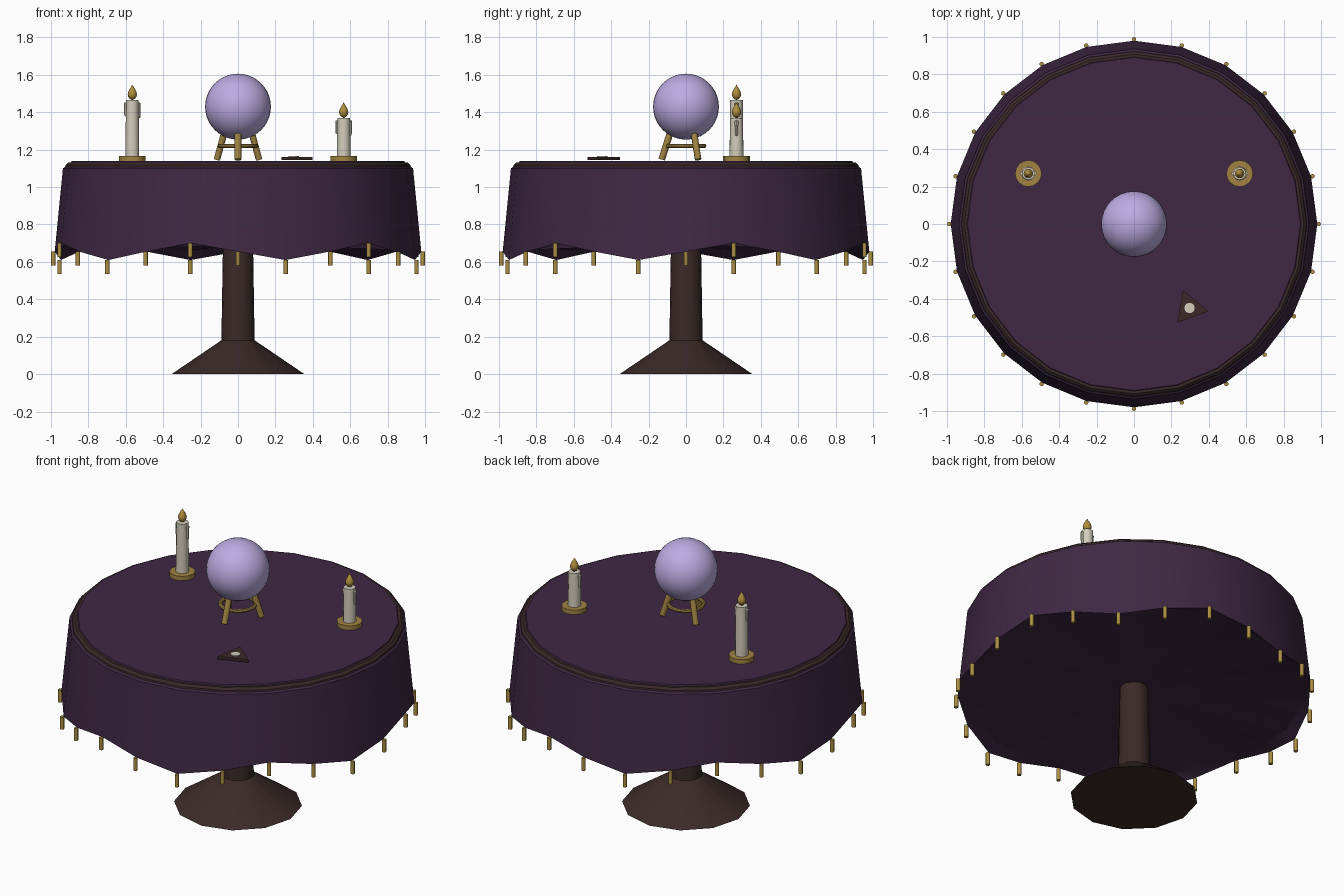
import bpy, bmesh, math
from mathutils import Vector, Matrix

cube = bpy.data.objects.get("Cube")
if cube:
    bpy.data.objects.remove(cube)


def material(name, rgb):
    m = bpy.data.materials.new(name)
    m.use_nodes = True
    m.diffuse_color = (*rgb, 1)
    m.node_tree.nodes["Principled BSDF"].inputs["Base Color"].default_value = (*rgb, 1)
    return m


PURPLE = material("purple cloth", (0.050, 0.021, 0.057))
WOOD = material("dark wood", (0.043, 0.023, 0.022))
GOLD = material("old gold", (0.36, 0.23, 0.055))
TASSEL = material("bright gold", (0.42, 0.28, 0.055))
WAX = material("cream wax", (0.66, 0.61, 0.50))
FLAME = material("amber flame", (0.43, 0.27, 0.045))
CRYSTAL = material("lilac crystal", (0.50, 0.41, 0.76))
BLACK = material("charred wick", (0.03, 0.022, 0.02))


def finish(name, bm, mats, angle=35):
    bmesh.ops.recalc_face_normals(bm, faces=bm.faces)
    me = bpy.data.meshes.new(name)
    bm.to_mesh(me)
    bm.free()
    for m in mats:
        me.materials.append(m)
    me.shade_smooth()
    me.set_sharp_from_angle(angle=math.radians(angle))
    ob = bpy.data.objects.new(name, me)
    bpy.context.collection.objects.link(ob)


def lathe(name, profile, mat, sides=16, at=(0, 0), turn=0, extra=None, bands=(), lift=None):
    """Revolve (radius, z) points; bands lists profile steps that use the extra material."""
    bm = bmesh.new()
    rings = []
    for i, (r, z) in enumerate(profile):
        ring = []
        for k in range(1 if r == 0 else sides):
            a = turn + math.tau * k / sides
            dz = lift(i, a) if lift else 0
            ring.append(bm.verts.new((at[0] + r * math.cos(a), at[1] + r * math.sin(a), z + dz)))
        rings.append(ring)
    for i, (lo, hi) in enumerate(zip(rings, rings[1:])):
        for k in range(sides):
            j = (k + 1) % sides
            quad = [lo[k % len(lo)], lo[j % len(lo)], hi[j % len(hi)], hi[k % len(hi)]]
            f = bm.faces.new(list(dict.fromkeys(quad)))
            f.material_index = int(i in bands)
    bmesh.ops.remove_doubles(bm, verts=bm.verts, dist=0.0001)
    finish(name, bm, [mat, extra] if extra else [mat])


def rod(name, a, b, radius, mat, sides=8):
    a, b = Vector(a), Vector(b)
    bm = bmesh.new()
    spin = (b - a).to_track_quat('Z', 'Y').to_matrix().to_4x4()
    bmesh.ops.create_cone(bm, cap_ends=True, segments=sides, radius1=radius, radius2=radius,
                          depth=(b - a).length, matrix=Matrix.Translation((a + b) / 2) @ spin)
    finish(name, bm, [mat], 50)


# Pedestal
lathe("pedestal_base", [(0, 0), (0.355, 0), (0.09, 0.18), (0, 0.18)], WOOD, 12)
lathe("pedestal_column", [(0, 0.17), (0.089, 0.17), (0.08, 0.72), (0, 0.72)], WOOD, 16)

# Draped cloth: flat top, stepped wooden rim, flared skirt with a wavy hem, closed underside
HEM = 0.655
WAVE_SHARE = {7: 1.0, 8: 0.4}


def wave(a):
    return 0.045 * math.sin(6 * a)


lathe("tablecloth",
      [(0, 1.138), (0.890, 1.138), (0.893, 1.130), (0.908, 1.130), (0.922, 1.118), (0.924, 1.108),
       (0.936, 1.10), (0.98, HEM), (0.93, 0.68), (0, 0.695)],
      PURPLE, 24, extra=WOOD, bands=(2, 3, 4), lift=lambda i, a: wave(a) * WAVE_SHARE.get(i, 0))

# Tassels hanging from each hem corner
for k in range(24):
    a = math.tau * k / 24
    x, y, z = 0.988 * math.cos(a), 0.988 * math.sin(a), HEM + wave(a)
    rod(f"tassel_{k + 1}", (x, y, z - 0.074), (x, y, z + 0.001), 0.012, TASSEL, 8)

# Crystal ball
bm = bmesh.new()
bmesh.ops.create_uvsphere(bm, u_segments=32, v_segments=20, radius=0.176,
                          matrix=Matrix.Translation((0, 0, 1.43)))
finish("crystal_ball", bm, [CRYSTAL])

# Ball stand: three splayed legs and a ring
for k in range(3):
    a = math.radians(-90 + 120 * k)
    c, s = math.cos(a), math.sin(a)
    rod(f"stand_leg_{k + 1}", (0.13 * c, 0.13 * s, 1.147), (0.085 * c, 0.085 * s, 1.29), 0.018, GOLD)
tube = [(0.098 + 0.011 * math.cos(t), 1.22 + 0.011 * math.sin(t))
        for t in (math.tau * i / 8 for i in range(9))]
lathe("stand_ring", tube, GOLD, 24)


# Candles
def candle(side, x, y, top):
    at = (x, y)
    lathe(f"{side}_candle_holder", [(0, 1.135), (0.071, 1.135), (0.071, 1.165), (0, 1.165)],
          GOLD, 16, at)
    lathe(f"{side}_candle", [(0, 1.16), (0.037, 1.16), (0.034, top), (0, top)], WAX, 12, at)
    for k, (sign, drop) in enumerate([(1, 0.085), (-1, 0.075)]):
        z = top - 0.012
        lathe(f"{side}_wax_drip_{k + 1}",
              [(0, z - drop), (0.008, z - drop + 0.004), (0.01, z - 0.004), (0, z)],
              WAX, 8, (x + sign * 0.035, y))
    lathe(f"{side}_wick", [(0, top), (0.004, top), (0.004, top + 0.02), (0, top + 0.02)], BLACK, 6, at)
    lathe(f"{side}_flame",
          [(0, top), (0.013, top + 0.006), (0.022, top + 0.018), (0.025, top + 0.032),
           (0.02, top + 0.048), (0.01, top + 0.066), (0, top + 0.082)],
          FLAME, 12, at)


candle("right", -0.565, 0.27, 1.465)
candle("left", 0.565, 0.27, 1.370)

# Triangular pointer with a pale inset disc
SPOT = (0.297, -0.449)
lathe("pointer_board", [(0, 1.145), (0.102, 1.145), (0.102, 1.161), (0, 1.161)], WOOD, 3, SPOT, math.radians(110))
lathe("pointer_window", [(0, 1.16), (0.028, 1.16), (0.028, 1.166), (0, 1.166)], WAX, 12, SPOT)
